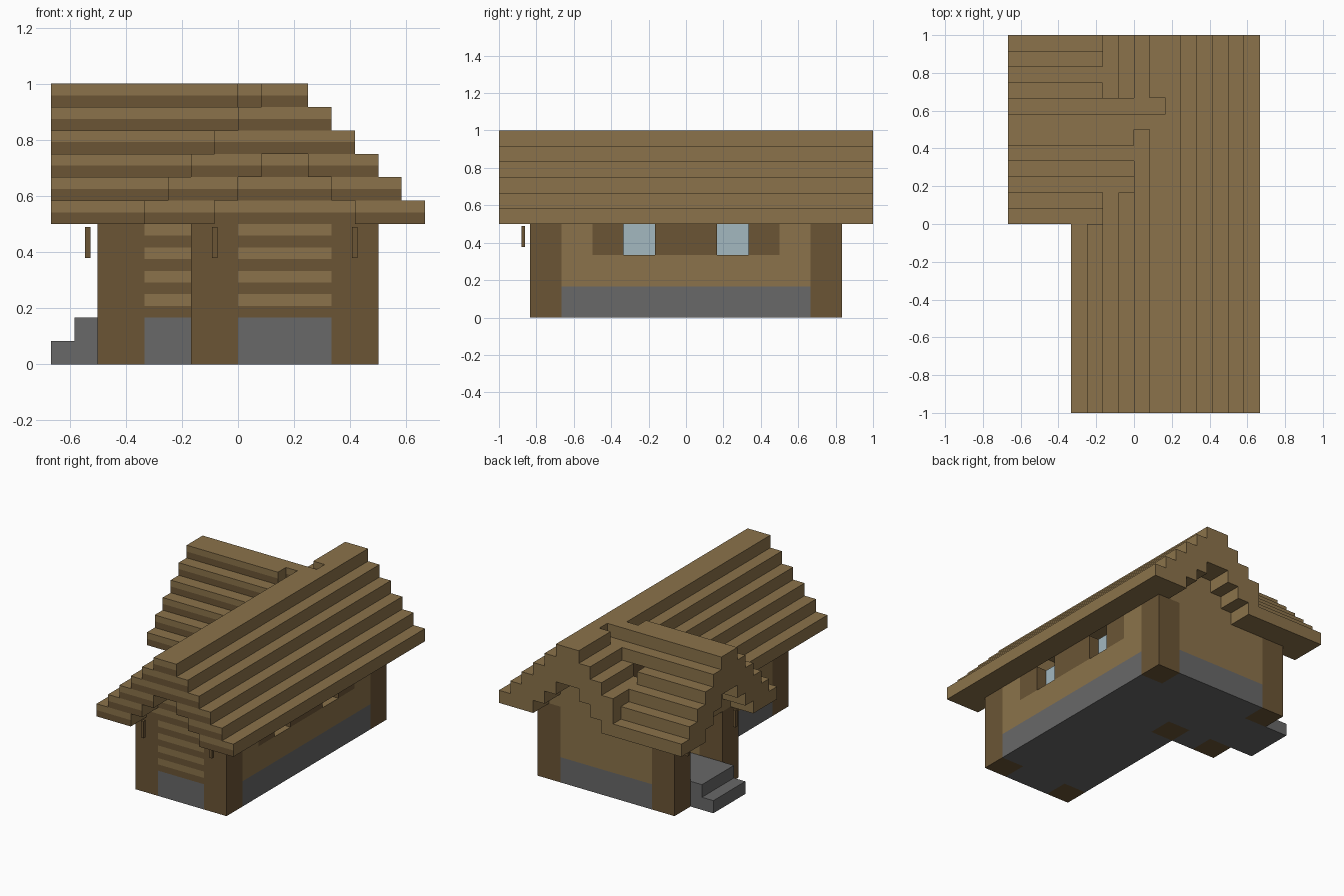
import bpy, bmesh
from mathutils import Vector

if "Cube" in bpy.data.objects:
    bpy.data.objects.remove(bpy.data.objects["Cube"], do_unlink=True)

U = 1 / 6  # one building block


def material(name, rgb):
    m = bpy.data.materials.new(name)
    m.use_nodes = True
    m.diffuse_color = (*rgb, 1)
    bsdf = m.node_tree.nodes["Principled BSDF"]
    bsdf.inputs["Base Color"].default_value = (*rgb, 1)
    bsdf.inputs["Roughness"].default_value = 0.9
    return m


LIGHT = material("light wood", (0.258, 0.171, 0.069))
DARK = material("dark wood", (0.147, 0.091, 0.036))
STONE = material("grey stone", (0.138, 0.138, 0.138))
GLASS = material("pale blue glass", (0.366, 0.479, 0.527))


def build(name, boxes, mats, striped=False):
    """Join boxes (x0, x1, y0, y1, z0, z1 in blocks) into one object."""
    bm = bmesh.new()
    for x0, x1, y0, y1, z0, z1 in boxes:
        verts = bmesh.ops.create_cube(bm, size=1)["verts"]
        for v in verts:
            v.co = Vector((x1 if v.co.x > 0 else x0,
                           y1 if v.co.y > 0 else y0,
                           z1 if v.co.z > 0 else z0))
    if striped:
        # cut the front faces into boards and darken every lower board
        for k in range(1, 24):
            faces = [f for f in bm.faces if f.normal.y < -0.5 or
                     f.calc_center_median().y == min(v.co.y for v in f.verts) == max(v.co.y for v in f.verts)]
            edges = {e for f in faces for e in f.edges}
            verts = {v for f in faces for v in f.verts}
            bmesh.ops.bisect_plane(bm, geom=faces + list(edges) + list(verts), dist=1e-5,
                                   plane_co=(0, 0, k / 4), plane_no=(0, 0, 1))
        bm.normal_update()
        for f in bm.faces:
            if f.normal.y < -0.5 and f.calc_center_median().z % 0.5 < 0.25:
                f.material_index = 1
    bmesh.ops.scale(bm, vec=(U, U, U), verts=bm.verts)
    bm.normal_update()
    mesh = bpy.data.meshes.new(name)
    bm.to_mesh(mesh)
    bm.free()
    for m in mats:
        mesh.materials.append(m)
    obj = bpy.data.objects.new(name, mesh)
    bpy.context.collection.objects.link(obj)
    return obj


def stair(x0, x1, y0, y1, z, side, inverted=False):
    """A full slab plus a half-width slab on the given side, above it or below it."""
    xm, ym = (x0 + x1) / 2, (y0 + y1) / 2
    hx0, hx1, hy0, hy1 = {"+x": (xm, x1, y0, y1), "-x": (x0, xm, y0, y1),
                          "+y": (x0, x1, ym, y1), "-y": (x0, x1, y0, ym)}[side]
    slab, half = (z + 0.5, z) if inverted else (z, z + 0.5)
    return [(x0, x1, y0, y1, slab, slab + 0.5), (hx0, hx1, hy0, hy1, half, half + 0.5)]


# Stone base and entrance steps
build("foundation", [(0, 2, -5, 5, 0, 1), (2, 3, -4, 4, 0, 1), (-1, 0, -4, 1, 0, 1),
                     (-1, 0, 2, 5, 0, 1), (-2, -1, 1, 5, 0, 1), (-3, -2, 2, 4, 0, 1)], [STONE])
build("entrance_steps", stair(-4, -3, 2, 4, 0, "+x"), [STONE])

# Corner posts
build("corner_posts", [(x, x + 1, y, y + 1, 0, 3) for x, y in
                       ((-1, -5), (2, -5), (2, 4), (-1, 1), (-3, 1), (-3, 4))], [DARK])

# Board walls
wood = [LIGHT, DARK]
build("front_wall", [(0, 2, -5, -4, 1, 3)], wood, True)
build("back_wall", [(-2, 2, 4, 5, 1, 3)], wood, True)
build("wing_front_wall", [(-2, -1, 1, 2, 1, 3)], wood, True)
build("inner_side_wall", [(-1, 0, -4, 1, 1, 3)], wood, True)
build("window_wall", [(2, 3, -4, 4, 1, 2), (2, 3, -4, -3, 2, 3), (2, 3, 3, 4, 2, 3)], wood)
build("window_surrounds", [(2, 3, -3, -2, 2, 3), (2, 3, -1, 1, 2, 3), (2, 3, 2, 3, 2, 3)], [DARK])
for name, y in (("front_window", -2), ("rear_window", 1)):
    build(name, [(2.44, 2.56, y, y + 1, 2, 3)], [GLASS])

# Gable walls
for name, y in (("front_gable", -5), ("back_gable", 4)):
    build(name, [(-1, 3, y, y + 1, 3, 4), (0, 2, y, y + 1, 4, 5)], wood, True)
build("wing_gable", [(-3, -2, 1, 5, 3, 4), (-3, -2, 2, 4, 4, 5)], wood, True)

# Main roof: right slope full length, left slope broken by the wing
right, left = [], []
for i in range(3):
    right += stair(3 - i, 4 - i, -6, 6, 3 + i, "-x")
for i, spans in enumerate([[(-6, 0)], [(-6, 1), (4, 6)], [(-6, 3), (4, 6)]]):
    for y0, y1 in spans:
        left += stair(-2 + i, -1 + i, y0, y1, 3 + i, "+x")
build("main_roof_right", right, wood, True)
build("main_roof_left", left, wood, True)

# Wing roof: each course runs a different distance into the main roof
wing = []
for i, (front_end, back_end) in enumerate([(-1, -1), (0, -1), (0, 1)]):
    wing += stair(-4, front_end, i, i + 1, 3 + i, "+y")
    wing += stair(-4, back_end, 5 - i, 6 - i, 3 + i, "-y")
build("wing_roof", wing, wood, True)

# Upside-down stairs under the gable overhangs
for name, y in (("front_overhang", -6), ("back_overhang", 5)):
    trim = []
    for i in range(2):
        trim += stair(2 - i, 3 - i, y, y + 1, 3 + i, "+x", True)
        trim += stair(-1 + i, i, y, y + 1, 3 + i, "-x", True)
    build(name, trim, wood, True)
trim = []
for i in range(2):
    trim += stair(-4, -3, 1 + i, 2 + i, 3 + i, "-y", True)
    trim += stair(-4, -3, 4 - i, 5 - i, 3 + i, "+y", True)
build("wing_overhang", trim, wood, True)

# Wall torches on the posts
r = 0.06
for name, x, y in (("front_torch_right", -0.5, -5.22), ("front_torch_left", 2.5, -5.22),
                   ("wing_torch_front", -3.21, 1.5), ("wing_torch_back", -3.21, 4.5)):
    build(name, [(x - r, x + r, y - r, y + r, 2.27, 2.94)], [DARK])
